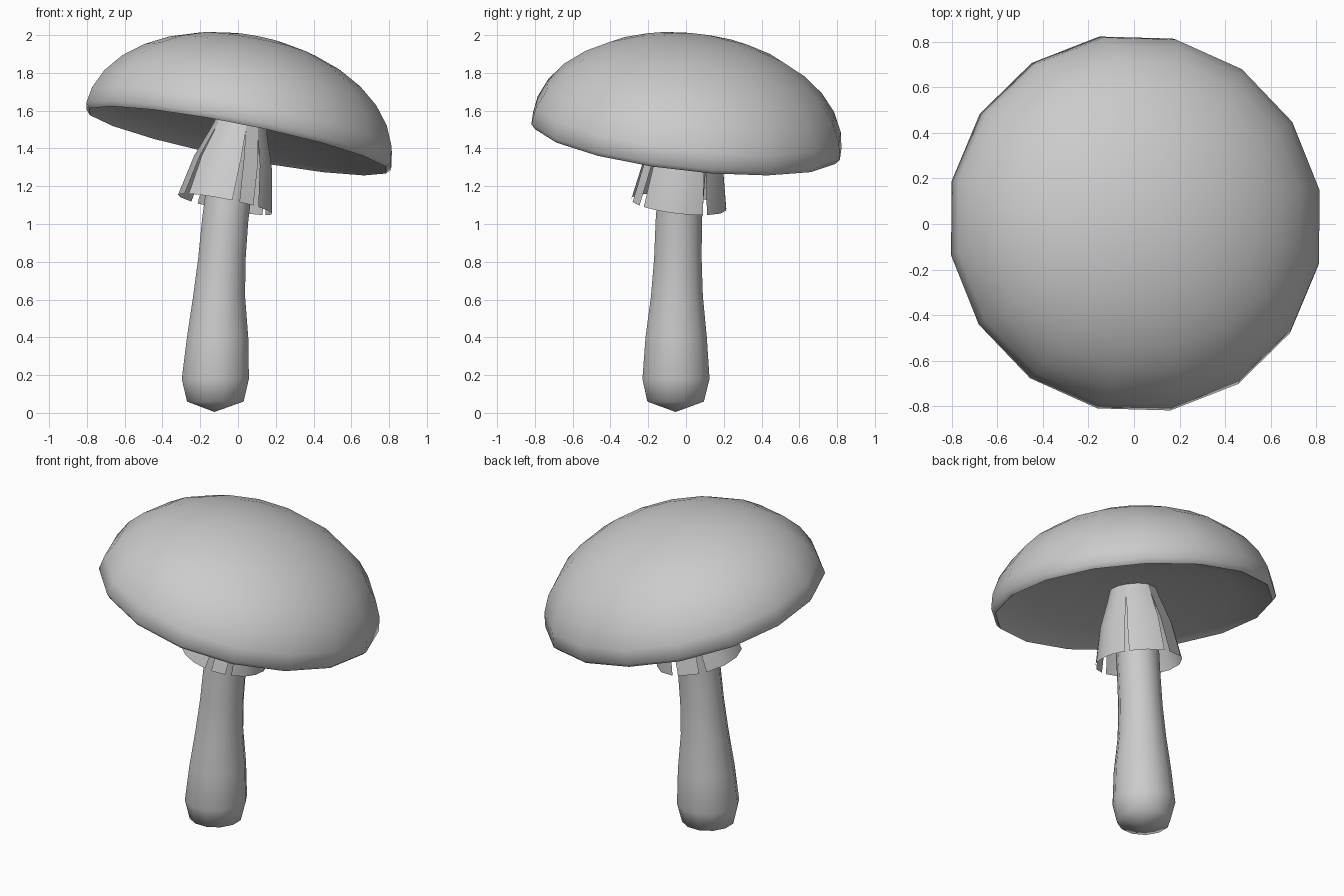
import bpy, math
from mathutils import Vector, Matrix

if "Cube" in bpy.data.objects:
    bpy.data.objects.remove(bpy.data.objects["Cube"])

# Tilted frame shared by the cap and the skirt
AXIS = Vector((0.2, 0.115, 1)).normalized()
TILT = Matrix.Translation((0, 0, 1.445)) @ Vector((0, 0, 1)).rotation_difference(AXIS).to_matrix().to_4x4()


def make(name, verts, faces, angle=40):
    me = bpy.data.meshes.new(name)
    me.from_pydata([tuple(v) for v in verts], [], faces)
    me.update()
    ob = bpy.data.objects.new(name, me)
    bpy.context.collection.objects.link(ob)
    bpy.ops.object.select_all(action='DESELECT')
    ob.select_set(True)
    bpy.context.view_layer.objects.active = ob
    bpy.ops.object.shade_smooth_by_angle(angle=math.radians(angle))
    return ob


def tube(name, rings, n, offset=0, mat=Matrix(), angle=40):
    """Loft circles (x, y, z, r) from bottom to top; end rings become points when r is 0."""
    verts, faces, loops = [], [], []
    for x, y, z, r in rings:
        start = len(verts)
        count = n if r > 0 else 1
        for i in range(count):
            a = offset + math.tau * i / n
            verts.append(mat @ Vector((x + r * math.cos(a), y + r * math.sin(a), z)))
        loops.append([start + i % count for i in range(n)])
    for lo, hi in zip(loops, loops[1:]):
        for i in range(n):
            j = (i + 1) % n
            faces.append(list(dict.fromkeys((lo[i], lo[j], hi[j], hi[i]))))
    return make(name, verts, faces, angle)


# Cap: hollow underside, rounded lip, elliptical dome
profile = [(0, 0.10), (0.3, 0.09), (0.6, 0.06), (0.77, 0.02), (0.815, -0.005), (0.838, 0.02)]
for k in range(1, 9):
    t = math.radians(11.25 * k)
    profile.append((0.84 * math.cos(t) if k < 8 else 0, 0.555 * math.sin(t)))
tube("cap", [(0, 0, z, r) for r, z in profile], 16, math.radians(10.3), TILT, 60)

# Stem: gently bent, with a bulbous foot
tube("stem", [(-0.125, -0.055, 0.005, 0), (-0.12, -0.055, 0.06, 0.155),
              (-0.12, -0.053, 0.18, 0.184), (-0.108, -0.052, 0.4, 0.168),
              (-0.1, -0.048, 0.62, 0.142), (-0.085, -0.043, 0.82, 0.13),
              (-0.068, -0.038, 1.02, 0.127), (-0.045, -0.025, 1.2, 0.127),
              (0.015, 0.005, 1.54, 0.127)], 12, math.radians(15), angle=60)

# Skirt: thin flared sheet cut into flaps, given as start and end angle at the hem
flaps = [(-141, -82), (-73, -54), (-46, 31), (37, 86), (95, 125), (135, 210)]
rows = [(0.135, 0.1, 0), (0.152, 0.04, 0), (0.212, -0.13, 0.5), (0.255, -0.35, 1)]
verts, faces = [], []
for k, (a0, a1) in enumerate(flaps):
    before = flaps[k - 1][1] - (360 if k == 0 else 0)
    after = flaps[(k + 1) % len(flaps)][0] + (360 if k == len(flaps) - 1 else 0)
    top0, top1 = (before + a0) / 2, (after + a1) / 2
    n = max(1, round((a1 - a0) / 22))
    base = len(verts)
    for r, z, t in rows:
        s, e = top0 + (a0 - top0) * t, top1 + (a1 - top1) * t
        for i in range(n + 1):
            a = math.radians(s + (e - s) * i / n)
            verts.append(TILT @ Vector((r * math.cos(a), r * math.sin(a), z)))
    for j in range(len(rows) - 1):
        for i in range(n):
            p = base + j * (n + 1) + i
            faces.append((p, p + n + 1, p + n + 2, p + 1))
make("skirt", verts, faces)
